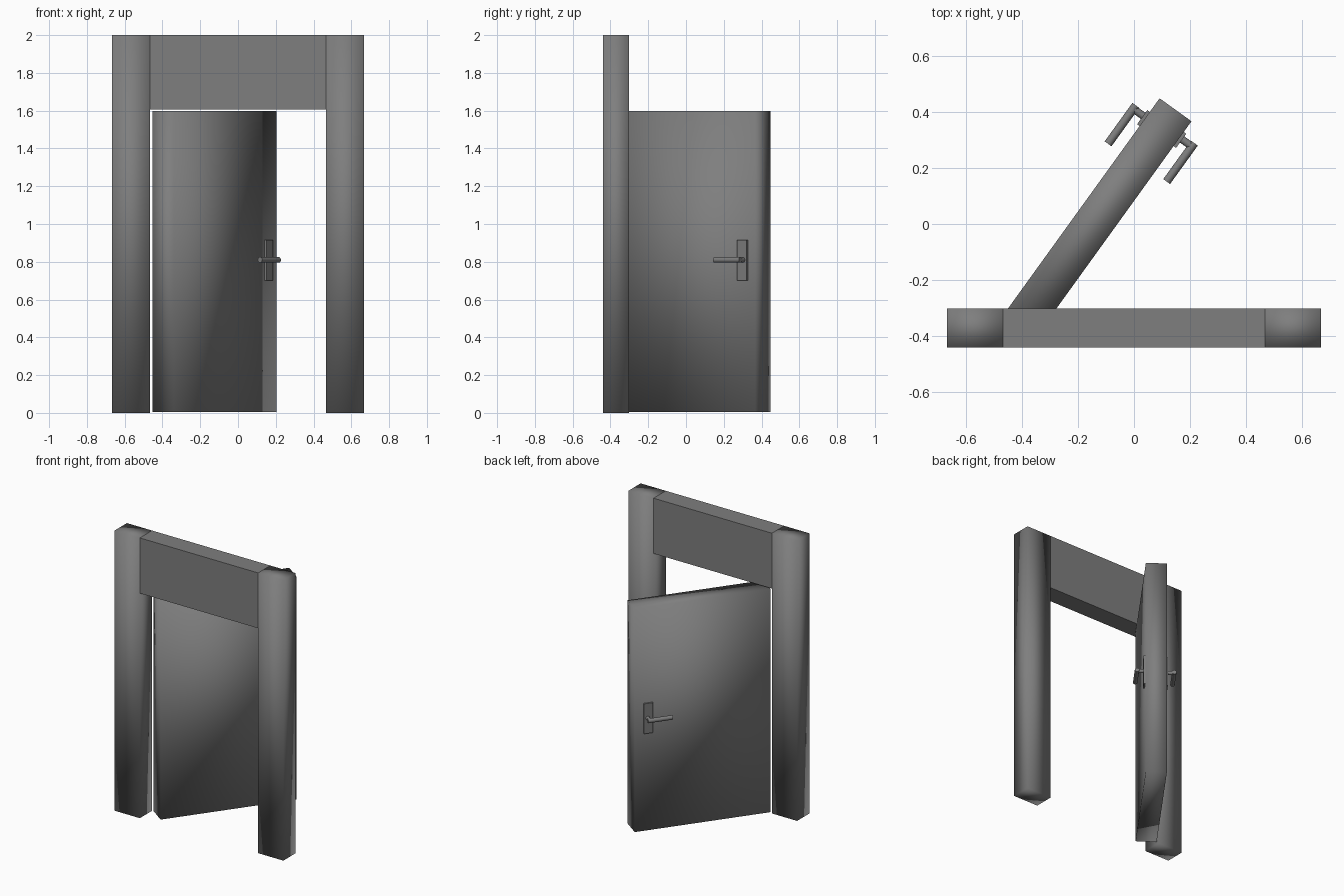
import bpy, bmesh, math
from mathutils import Matrix, Vector

if "Cube" in bpy.data.objects:
    bpy.data.objects.remove(bpy.data.objects["Cube"])

grey = bpy.data.materials.new("grey")
grey.diffuse_color = (0.21, 0.21, 0.21, 1)
grey.use_nodes = True
grey.node_tree.nodes["Principled BSDF"].inputs["Base Color"].default_value = grey.diffuse_color


def finish(bm, name, matrix, smooth):
    bmesh.ops.transform(bm, matrix=matrix, verts=bm.verts)
    bmesh.ops.recalc_face_normals(bm, faces=bm.faces)
    for f in bm.faces:
        f.smooth = smooth
    me = bpy.data.meshes.new(name)
    bm.to_mesh(me)
    bm.free()
    me.materials.append(grey)
    ob = bpy.data.objects.new(name, me)
    bpy.context.collection.objects.link(ob)
    return ob


def box(name, lo, hi, matrix=Matrix(), smooth=False):
    lo, hi = Vector(lo), Vector(hi)
    bm = bmesh.new()
    bmesh.ops.create_cube(bm, size=1)
    for v in bm.verts:
        v.co = Vector([(lo[i] + hi[i]) / 2 + v.co[i] * (hi[i] - lo[i]) for i in range(3)])
    return finish(bm, name, matrix, smooth)


def rod(name, a, b, r, matrix):
    a, b = Vector(a), Vector(b)
    bm = bmesh.new()
    turn = (b - a).to_track_quat('Z', 'Y').to_matrix().to_4x4()
    bmesh.ops.create_cone(bm, cap_ends=True, segments=16, radius1=r, radius2=r,
                          depth=(b - a).length,
                          matrix=Matrix.Translation((a + b) / 2) @ turn)
    ob = finish(bm, name, matrix, True)
    # keep the end rims crisp
    bpy.ops.object.select_all(action='DESELECT')
    ob.select_set(True)
    bpy.context.view_layer.objects.active = ob
    bpy.ops.object.shade_smooth_by_angle(angle=math.radians(40))


# Frame: two softly shaded posts and a flat lintel
Y0, Y1 = -0.44, -0.302
box("left_post", (-0.666, Y0, 0), (-0.467, Y1, 2), smooth=True)
box("right_post", (0.467, Y0, 0), (0.666, Y1, 2), smooth=True)
box("lintel", (-0.467, Y0, 1.605), (0.467, Y1, 2))

# Door swung open; local origin is the middle of its free end, hinge at -x
swing = Matrix.Translation((0.148, 0.407, 0)) @ Matrix.Rotation(math.radians(54.2), 4, 'Z')
box("door", (-0.93, -0.07, 0.004), (0, 0.07, 1.597), swing, smooth=True)

# Handle set on each face: back plate, spindle and lever
for side, sgn, off in (("outer", -1, 0.0), ("inner", 1, -0.013)):
    y = sorted((sgn * 0.065, sgn * 0.081))
    box(side + "_handle_plate", (-0.109 + off, y[0], 0.70), (-0.047 + off, y[1], 0.914), swing)
    rod(side + "_handle_spindle", (-0.072 + off, sgn * 0.075, 0.81),
        (-0.072 + off, sgn * 0.124, 0.81), 0.0135, swing)
    rod(side + "_handle_lever", (-0.057 + off, sgn * 0.124, 0.81),
        (-0.226 + off, sgn * 0.124, 0.81), 0.015, swing)
